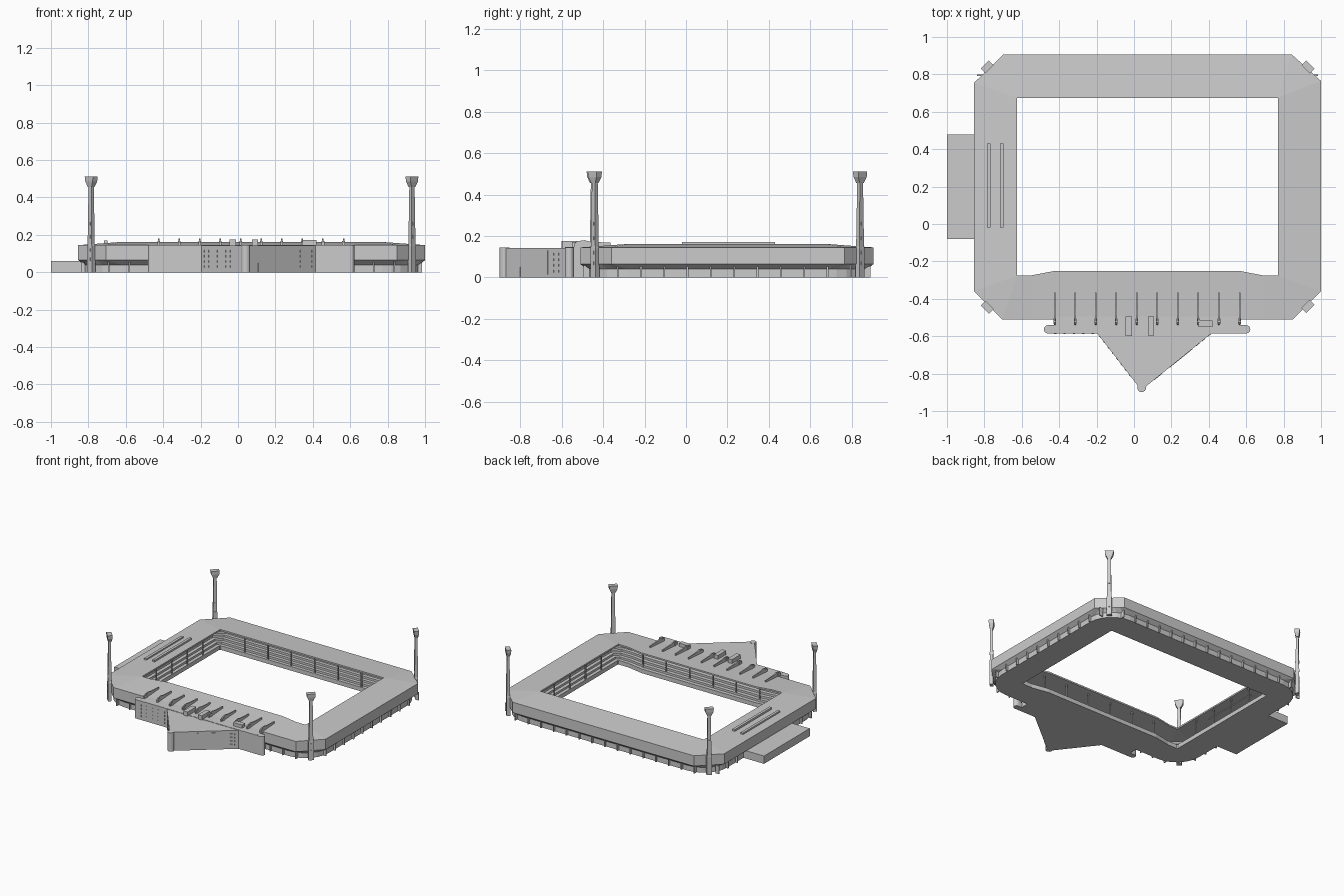
import bpy, bmesh, math
from mathutils import Vector, Matrix

if "Cube" in bpy.data.objects:
    bpy.data.objects.remove(bpy.data.objects["Cube"])


def finish(name, bm):
    bmesh.ops.remove_doubles(bm, verts=bm.verts, dist=1e-5)
    bmesh.ops.recalc_face_normals(bm, faces=bm.faces)
    me = bpy.data.meshes.new(name)
    bm.to_mesh(me)
    bm.free()
    ob = bpy.data.objects.new(name, me)
    bpy.context.collection.objects.link(ob)
    return ob


def add_box(bm, x0, x1, y0, y1, z0, z1):
    m = Matrix.Translation(((x0 + x1) / 2, (y0 + y1) / 2, (z0 + z1) / 2))
    bmesh.ops.create_cube(bm, size=1, matrix=m @ Matrix.Diagonal((x1 - x0, y1 - y0, z1 - z0, 1)))


def boxes(name, items):
    bm = bmesh.new()
    for b in items:
        add_box(bm, *b)
    return finish(name, bm)


def add_loft(bm, rings, cap=True, close=False):
    rows = [[bm.verts.new(p) for p in r] for r in rings]
    pairs = list(zip(rows, rows[1:])) + ([(rows[-1], rows[0])] if close else [])
    for a, b in pairs:
        for i in range(len(a)):
            j = (i + 1) % len(a)
            bm.faces.new((a[i], a[j], b[j], b[i]))
    if cap and not close:
        bm.faces.new(rows[0][::-1])
        bm.faces.new(rows[-1])


def prism(name, outline, z0, z1):
    bm = bmesh.new()
    add_loft(bm, [[(x, y, z) for x, y in outline] for z in (z0, z1)])
    return finish(name, bm)


# Plan outlines with matching points: roof eave, rounded base, inner opening
eave, base, inner = [], [], []


def corner(a, b, centre, start, pitch, n=6, r=0.2):
    for i in range(n + 1):
        t = i / n
        ang = math.radians(start + 90 * t)
        eave.append(Vector(a).lerp(Vector(b), t))
        base.append(Vector((centre[0] + r * math.cos(ang), centre[1] + r * math.sin(ang))))
        inner.append(Vector(pitch))


corner((-.855, -.36), (-.705, -.51), (-.625, -.28), 180, (-.625, -.275))
for x, y in ((-.55, -.275), (-.42, -.25), (.56, -.25), (.69, -.275)):
    eave.append(Vector((x, -.51)))
    base.append(Vector((x, -.48)))
    inner.append(Vector((x, y)))
corner((.85, -.51), (1, -.36), (.77, -.28), 270, (.77, -.275))
corner((1, .765), (.845, .905), (.77, .675), 0, (.77, .675))
corner((-.70, .905), (-.855, .755), (-.625, .675), 90, (-.625, .675))


def ring(src, t, z):
    return [(*p.lerp(q, t), z) for p, q in zip(src, inner)]


# Stand ring: soffit, fascia, sloping roof, stepped seating, base
rings = [ring(base, 0, 0), ring(base, 0, .04), ring(eave, 0, .065), ring(eave, 0, .145),
         ring(eave, 1, .162), ring(eave, 1, .15), ring(eave, .3, .138)]
steps = 6
for i in range(steps):
    z = .112 - i * .016
    rings += [ring(eave, .3 + .11 * i, z), ring(eave, .41 + .11 * i, z)]
rings.append(ring(eave, .96, 0))
bm = bmesh.new()
add_loft(bm, rings, close=True)
finish("stadium_stands", bm)

# Fins under the eave
fins = []
for i in range(11):
    y = -.33 + i * .1125
    fins += [(.955, .985, y - .004, y + .004, 0, .062), (-.84, -.81, y - .004, y + .004, 0, .062)]
for i in range(15):
    x = -.69 + i * .109
    fins.append((x - .004, x + .004, .86, .89, 0, .062))
    if x < -.45 or x > .6:
        fins.append((x - .004, x + .004, -.495, -.465, 0, .062))
boxes("eave_fins", fins)

# Roof posts along the pitch side
posts = []
for i in range(1, 7):
    x = -.625 + i * 1.395 / 7
    posts += [(x - .004, x + .004, .685, .693, 0, .152), (x - .004, x + .004, -.295, -.287, 0, .152)]
for i in range(1, 5):
    y = -.275 + i * .95 / 5
    posts += [(.78, .788, y - .004, y + .004, 0, .152), (-.643, -.635, y - .004, y + .004, 0, .152)]
boxes("roof_posts", posts)

# Floodlight masts on the chamfered corners
for name, x, y, ang in (("front_left", -.785, -.445, -45), ("front_right", .93, -.44, 45),
                        ("back_right", .93, .84, -45), ("back_left", -.785, .84, 45)):
    bm = bmesh.new()
    secs = [(.036, .026, 0), (.036, .026, .14), (.03, .024, .15), (.022, .018, .455)]
    head = [(.028, .022, .455), (.056, .034, .485), (.062, .036, .512)]
    for group in (secs, head):
        add_loft(bm, [[(sx * w / 2, sy * d / 2, z) for sx, sy in ((-1, -1), (1, -1), (1, 1), (-1, 1))]
                      for w, d, z in group])
    for z in (.06, .11, .18, .25):
        add_box(bm, -.006, .006, -.0145, .0145, z, z + .018)
    ob = finish(name + "_floodlight", bm)
    ob.location = (x, y, 0)
    ob.rotation_euler.z = math.radians(ang)

# Front block with rounded ends
pill = []
for cx, a0 in ((.60, -90), (-.46, 90)):
    for i in range(9):
        a = math.radians(a0 + i * 22.5)
        pill.append((cx + .022 * math.cos(a), -.563 + .022 * math.sin(a)))
prism("front_block_wall", pill, 0, .145)
boxes("front_block", [(-.42, .57, -.584, -.47, 0, .146)])

# Triangular entrance building with a round nose
A, B, C = (-.2, -.58), (.42, -.58), (.04, -.89)
prism("entrance_wedge", [A, C, (.06, -.872), B], 0, .143)
prism("entrance_nose", [(.041 + .024 * math.cos(i * math.pi / 8), -.875 + .024 * math.sin(i * math.pi / 8))
                        for i in range(16)], 0, .145)


# Windows, panel and door laid on a wall running from p to q
def wall_panels(name, p, q, panels):
    p, q = Vector((*p, 0)), Vector((*q, 0))
    d = q - p
    bm = bmesh.new()
    for t, w, z0, z1 in panels:
        add_box(bm, t * d.length - w / 2, t * d.length + w / 2, -.002, .003, z0, z1)
    ob = finish(name, bm)
    ob.location = p
    ob.rotation_euler.z = math.atan2(d.y, d.x)


def grid(t0, t1, n, w):
    return [(t0 + (t1 - t0) * i / (n - 1), w, z, z + .012)
            for i in range(n) for z in (.025, .052, .079, .106)]


wall_panels("left_wall_windows", A, C, grid(.07, .74, 8, .013))
wall_panels("right_wall_windows", (.06, -.872), B, grid(.78, .95, 3, .022))
wall_panels("right_wall_panel_and_door", (.06, -.872), B, [(.53, .16, .015, .13), (.19, .055, 0, .05)])
wall_panels("block_windows", (-.46, -.585), (-.2, -.585), grid(.15, .92, 5, .012))

# Roof ribs over the main stand
bm = bmesh.new()
profile = [(-.54, .14), (-.54, .162), (-.525, .175), (-.49, .18), (-.46, .172), (-.365, .168), (-.365, .15)]
for i in range(10):
    x = -.424 + i * .1098
    add_loft(bm, [[(x + s * .004, y, z) for y, z in profile] for s in (-1, 1)])
    add_box(bm, x - .007, x + .007, -.535, -.505, .14, .168)
finish("roof_ribs", bm)

# Roof equipment and long skylights
boxes("roof_units", [(-.045, -.01, -.6, -.495, .14, .176), (.075, .108, -.595, -.495, .14, .176),
                     (.345, .42, -.55, -.515, .14, .172)])
boxes("roof_skylights", [(-.787, -.767, -.02, .43, .14, .162), (-.717, -.697, -.02, .43, .14, .17)])

# Low annex on the left
boxes("side_annex", [(-1, -.82, -.08, .478, 0, .06)])
